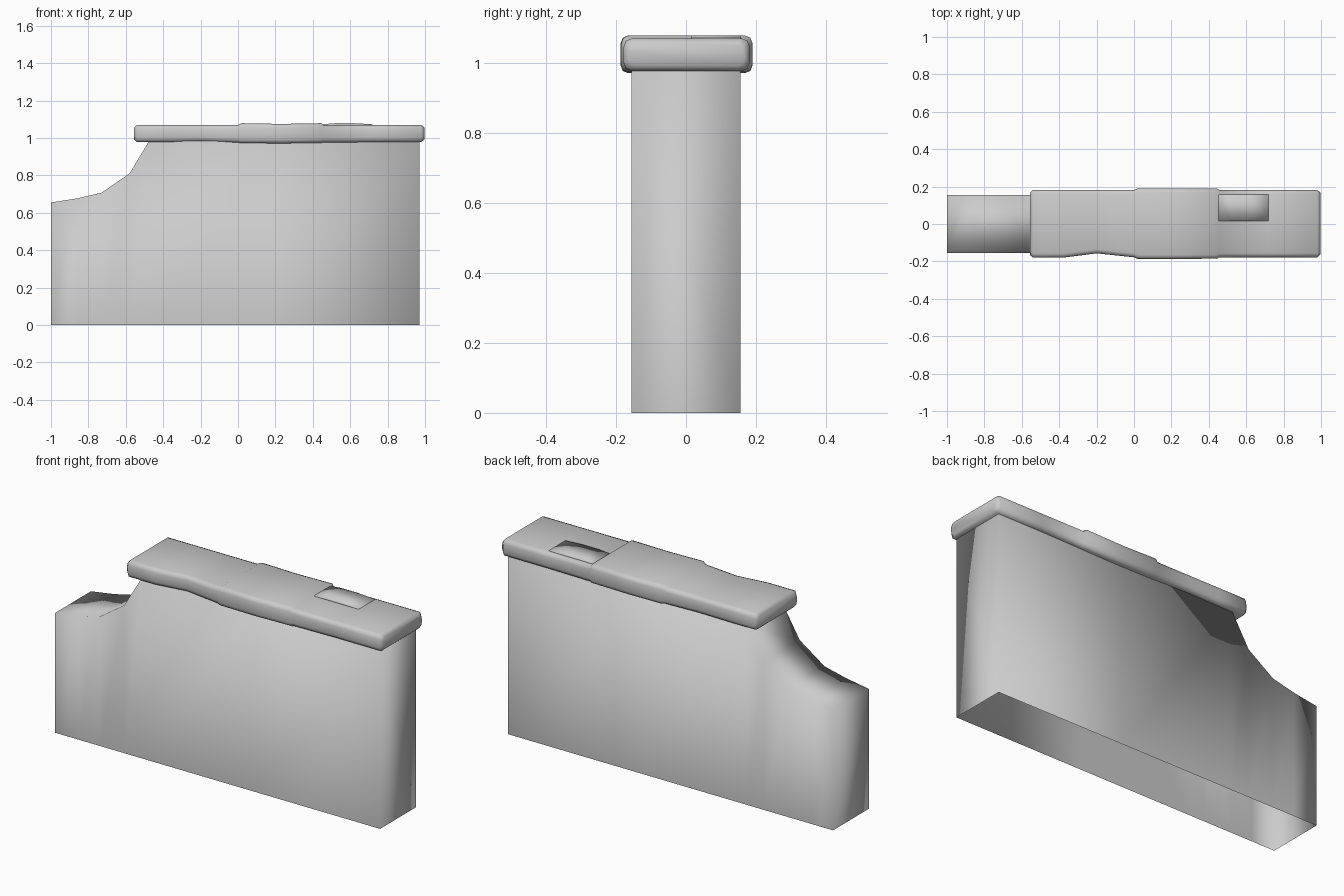
import bpy
import bmesh

cube = bpy.data.objects.get("Cube")
if cube:
    bpy.data.objects.remove(cube, do_unlink=True)

stone = bpy.data.materials.new("grey_stone")
stone.use_nodes = True
stone.diffuse_color = (0.6, 0.6, 0.6, 1)
stone.node_tree.nodes["Principled BSDF"].inputs["Base Color"].default_value = (0.6, 0.6, 0.6, 1)


def loft(name, rings, open_sides=()):
    """Skin equal closed rings in order and cap both ends."""
    bm = bmesh.new()
    loops = [[bm.verts.new(p) for p in ring] for ring in rings]
    n = len(loops[0])
    for a, b in zip(loops, loops[1:]):
        for i in range(n):
            if i not in open_sides:
                j = (i + 1) % n
                bm.faces.new((a[i], a[j], b[j], b[i]))
    bm.faces.new(loops[0])
    bm.faces.new(loops[-1])
    bmesh.ops.recalc_face_normals(bm, faces=bm.faces)
    mesh = bpy.data.meshes.new(name)
    bm.to_mesh(mesh)
    bm.free()
    mesh.materials.append(stone)
    mesh.shade_smooth()
    obj = bpy.data.objects.new(name, mesh)
    bpy.context.collection.objects.link(obj)
    return obj


# Hollow wall body with a broken, sloping end; the underside stays open
HALF = 0.156
wall_top = [(-1, 0.655), (-0.86, 0.677), (-0.73, 0.707), (-0.58, 0.81),
            (-0.475, 0.985), (0.2, 0.985), (0.97, 0.985)]
loft("wall_body", [[(x, HALF, 0), (x, -HALF, 0), (x, -HALF, z), (x, HALF, z)]
                   for x, z in wall_top], open_sides=(0,))


def slab_ring(x, front, back, low, high, inset=0):
    """Rectangle section with chamfered corners."""
    f, b, lo, hi = front + inset, back - inset, low + inset, high - inset
    c = 0.022
    s = 0.009
    corners = [(f, lo, 1, 1), (b, lo, -1, 1), (b, hi, -1, -1), (f, hi, 1, -1)]
    ring = []
    for k, (y, z, dy, dz) in enumerate(corners):
        arc = [(y, z + dz * c), (y + dy * s * 0.7, z + dz * s * 0.7), (y + dy * c, z)]
        ring += [(x, py, pz) for py, pz in (arc if k % 2 == 0 else arc[::-1])]
    return ring


# Coping slab: x, front, back, bottom and top, with a worn dip on the front
LOW, HIGH = 0.978, 1.07
stations = [(-0.54, -0.18, 0.182, LOW, HIGH), (-0.38, -0.18, 0.182, LOW, HIGH),
            (-0.2, -0.157, 0.182, 0.98, HIGH), (0.0, -0.178, 0.182, 0.975, HIGH),
            (0.02, -0.187, 0.19, 0.973, 1.079), (0.23, -0.187, 0.19, 0.971, 1.075),
            (0.445, -0.185, 0.19, 0.974, 1.079), (0.455, -0.179, 0.182, 0.975, HIGH),
            (0.72, -0.178, 0.182, LOW, HIGH), (0.98, -0.178, 0.182, LOW, HIGH)]
rings = [slab_ring(-0.556, *stations[0][1:], inset=0.014)]
rings += [slab_ring(*s) for s in stations]
rings.append(slab_ring(0.996, *stations[-1][1:], inset=0.014))
cap = loft("coping_slab", rings)

# Thin raised flake on the top of the slab
flake = [(0.45, 1.073), (0.52, 1.079), (0.62, 1.079), (0.72, 1.073)]
loft("raised_flake", [[(x, 0.015, 1.066), (x, 0.16, 1.066), (x, 0.155, z), (x, 0.015, z)]
                      for x, z in flake])

# Keep the slab's ends crisp while its long edges stay rounded
bpy.context.view_layer.objects.active = cap
cap.select_set(True)
bpy.ops.object.shade_smooth_by_angle(angle=1.05)
